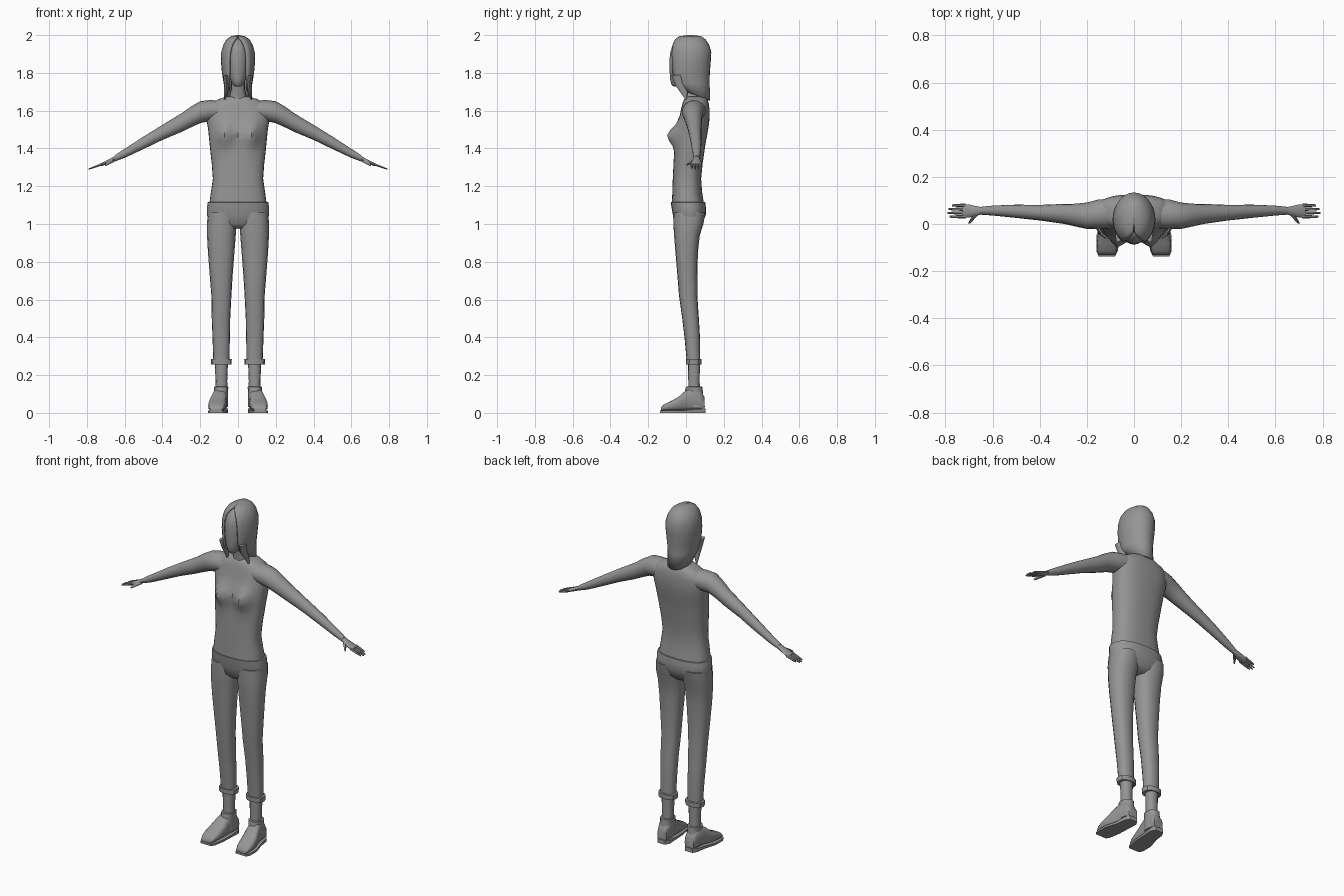
import bpy, bmesh, math
from mathutils import Vector

grey = bpy.data.materials.new("plain grey")
grey.diffuse_color = (0.3, 0.3, 0.3, 1)


def finish(name, bm, smooth=50, mirror=False):
    bmesh.ops.recalc_face_normals(bm, faces=bm.faces)
    mesh = bpy.data.meshes.new(name)
    bm.to_mesh(mesh)
    bm.free()
    mesh.materials.append(grey)
    ob = bpy.data.objects.new(name, mesh)
    bpy.context.collection.objects.link(ob)
    bpy.ops.object.select_all(action='DESELECT')
    ob.select_set(True)
    bpy.context.view_layer.objects.active = ob
    bpy.ops.object.shade_smooth_by_angle(angle=math.radians(smooth))
    if mirror:
        ob.modifiers.new("mirror", 'MIRROR').use_bisect_axis[0] = False
    return ob


def skin(bm, rings, closed=True, caps=True):
    """Bridge successive rings of points."""
    vs = [[bm.verts.new(p) for p in r] for r in rings]
    n = len(vs[0])
    for a, b in zip(vs, vs[1:]):
        for i in range(n if closed else n - 1):
            j = (i + 1) % n
            bm.faces.new((a[i], a[j], b[j], b[i]))
    if caps:
        bm.faces.new(vs[0])
        bm.faces.new(vs[-1])


def oval(c, u, v, n, power=1.0):
    pts = []
    for i in range(n):
        t = 2 * math.pi * i / n
        s, k = math.sin(t), math.cos(t)
        pts.append(Vector(c) + Vector(u) * math.copysign(abs(k) ** power, k)
                   + Vector(v) * math.copysign(abs(s) ** power, s))
    return pts


def level(z, cx, rx, y0, y1, n=16, power=0.85):
    """Horizontal oval given its centre x, half width, front y and back y."""
    return oval((cx, (y0 + y1) / 2, z), (rx, 0, 0), (0, (y1 - y0) / 2, 0), n, power)


def tower(name, rows, n=16, power=0.85, smooth=50, mirror=False):
    bm = bmesh.new()
    skin(bm, [level(*r, n=n, power=power) for r in rows])
    return finish(name, bm, smooth, mirror)


# shirt body, with the bust raised from the front of the rings
rows = [(1.105, .152, -.075, .095), (1.17, .143, -.072, .085), (1.24, .133, -.07, .08),
        (1.32, .139, -.066, .088), (1.38, .146, -.062, .097), (1.41, .149, -.058, .101),
        (1.44, .152, -.054, .106), (1.47, .155, -.05, .112), (1.50, .158, -.046, .117),
        (1.53, .163, -.041, .122), (1.57, .168, -.034, .125), (1.61, .165, -.026, .124),
        (1.64, .145, -.018, .12), (1.662, .10, -.01, .112), (1.675, .06, .0, .10)]
bm = bmesh.new()
skin(bm, [level(z, 0, w, a, b, 32, .8) for z, w, a, b in rows])
for v in bm.verts:
    if v.co.y < .02:
        d = ((abs(v.co.x) - .07) / .042) ** 2 + ((v.co.z - 1.47) / .055) ** 2
        v.co.y -= .055 * math.exp(-d)
finish("shirt", bm)

# trouser hips and legs
tower("trouser_hips", [
    (.975, 0, .075, -.035, .06), (1.0, 0, .150, -.058, .085), (1.05, 0, .165, -.07, .106),
    (1.09, 0, .164, -.077, .105), (1.115, 0, .160, -.08, .102), (1.116, 0, .150, -.07, .095)], 24)
tower("trouser_leg", [
    (.26, .088, .042, .005, .075), (.40, .089, .046, -.008, .074), (.50, .090, .049, -.02, .068),
    (.62, .088, .053, -.037, .06), (.72, .089, .060, -.045, .06), (.85, .089, .070, -.056, .063),
    (.94, .088, .076, -.063, .073), (1.0, .086, .079, -.067, .092), (1.06, .083, .076, -.068, .103)],
    16, mirror=True)
tower("trouser_cuff", [
    (.258, .088, .044, .008, .074), (.256, .088, .054, .0, .082),
    (.284, .088, .055, -.001, .083), (.286, .088, .044, .008, .076)], 12, smooth=30, mirror=True)
tower("ankle", [(.10, .088, .032, .012, .076), (.17, .088, .031, .012, .072),
                (.27, .088, .035, .010, .074)], 12, mirror=True)


# shoes: cross sections along the foot, toes turned slightly out
def shoe_part(name, rows, n, power, smooth):
    bm = bmesh.new()
    rings = [oval((cx, y, (z0 + z1) / 2), (w, 0, 0), (0, 0, (z1 - z0) / 2), n, power)
             for y, cx, w, z0, z1 in rows]
    skin(bm, rings)
    finish(name, bm, smooth, True)


shoe_part("shoe_foot", [
    (-.132, .115, .034, .012, .03), (-.115, .114, .041, .012, .046), (-.08, .112, .046, .012, .063),
    (-.04, .107, .046, .012, .085), (-.01, .101, .041, .012, .112), (.02, .096, .037, .012, .13),
    (.07, .091, .036, .012, .125), (.098, .089, .029, .012, .085)], 14, .6, 55)
tower("shoe_collar", [
    (.03, .091, .038, -.005, .100), (.09, .090, .036, -.008, .092), (.125, .089, .037, -.004, .088),
    (.138, .089, .038, .0, .087), (.139, .089, .031, .008, .078)], 12, smooth=40, mirror=True)
bm = bmesh.new()
side = [(-.137, .080, .150), (-.115, .069, .160), (-.05, .058, .160), (.02, .055, .138),
        (.08, .052, .130), (.104, .066, .115)]
outline = [(a, y) for y, a, b in side] + [(b, y) for y, a, b in reversed(side)]
skin(bm, [[(x, y, 0) for x, y in outline],
          [(x, y, .012 + max(0, y) * .12) for x, y in outline]])
finish("shoe_sole", bm, 30, True)

# arms with flat hands
bm = bmesh.new()
arm = [(.08, .045, 1.603, .062, .050), (.15, .042, 1.600, .062, .056), (.20, .035, 1.592, .056, .058),
       (.25, .038, 1.566, .048, .055), (.30, .043, 1.536, .042, .049), (.40, .048, 1.485, .033, .040),
       (.50, .054, 1.430, .028, .033), (.60, .057, 1.374, .021, .024), (.655, .056, 1.346, .016, .016)]
skin(bm, [oval((x, y, z), (0, ry, 0), (0, 0, rz), 16) for x, y, z, ry, rz in arm])
finish("arm", bm, 50, True)
bm = bmesh.new()
palm = [(.645, .056, 1.350, .015, .014), (.675, .055, 1.335, .022, .013),
        (.70, .055, 1.324, .028, .011), (.728, .055, 1.313, .029, .008)]
skin(bm, [oval((x, y, z), (0, ry, 0), (0, 0, rz), 10) for x, y, z, ry, rz in palm])
finish("hand", bm, 50, True)
bm = bmesh.new()
for y, tip in ((.031, .782), (.047, .791), (.063, .787), (.079, .772)):
    pts = [(.715, .0075), (.75, .0065), (tip, .004)]
    skin(bm, [oval((x, y, 1.318 - (x - .715) * .36), (0, r, 0), (0, 0, r), 6) for x, r in pts])
thumb = [(.665, .045, 1.336, .011), (.685, .022, 1.324, .009), (.70, .002, 1.312, .005)]
skin(bm, [oval((x, y, z), (r, 0, 0), (0, 0, r), 6) for x, y, z, r in thumb])
finish("fingers", bm, 50, True)

# neck and head
tower("neck", [(1.64, 0, .062, -.01, .10), (1.675, 0, .046, -.008, .085), (1.71, 0, .037, -.018, .07),
               (1.78, 0, .037, -.02, .07)], 14)
tower("head", [
    (1.728, 0, .016, -.066, -.03), (1.738, 0, .027, -.077, .0), (1.765, 0, .042, -.084, .045),
    (1.80, 0, .054, -.086, .075), (1.85, 0, .062, -.088, .095), (1.90, 0, .063, -.085, .10),
    (1.94, 0, .056, -.074, .095), (1.97, 0, .040, -.05, .08), (1.985, 0, .015, -.015, .05)], 20, 1)

# long hair: shell open over the face, bottom edge dropping toward the back
rows = [(1.70, .068, -.03, .128, 50), (1.745, .076, -.085, .125, 42), (1.80, .085, -.091, .126, 36),
        (1.86, .091, -.093, .131, 33), (1.91, .089, -.092, .134, 31), (1.95, .078, -.082, .122, 27),
        (1.978, .060, -.062, .103, 18), (1.994, .036, -.035, .08, 4), (2.0, .008, .01, .04, 1)]
bm = bmesh.new()
rings = []
for z, w, y0, y1, gap in rows:
    ring = []
    for i in range(23):
        t = math.radians(gap + (360 - 2 * gap) * i / 22)
        y = (y0 + y1) / 2 - math.cos(t) * (y1 - y0) / 2
        drop = -.045 * max(0, y) / .128 if z == 1.70 else 0
        ring.append((w * math.sin(t), y, z + drop))
    rings.append(ring)
skin(bm, rings, closed=False, caps=False)
bmesh.ops.contextual_create(bm, geom=[e for e in bm.edges if all(v.co.z > 1.9995 for v in e.verts)])
hair = finish("hair", bm, 50)
shell = hair.modifiers.new("thickness", 'SOLIDIFY')
shell.thickness = .012
shell.offset = -1

# front locks that taper to points beside the neck
bm = bmesh.new()
lock = [(1.79, .066, -.05, .013, .028), (1.74, .060, -.035, .014, .026),
        (1.70, .064, -.012, .011, .02), (1.66, .070, .0, .003, .005)]
skin(bm, [oval((x, y, z), (rx, 0, 0), (0, ry, 0), 8) for z, x, y, rx, ry in lock])
finish("hair_lock", bm, 50, True)
